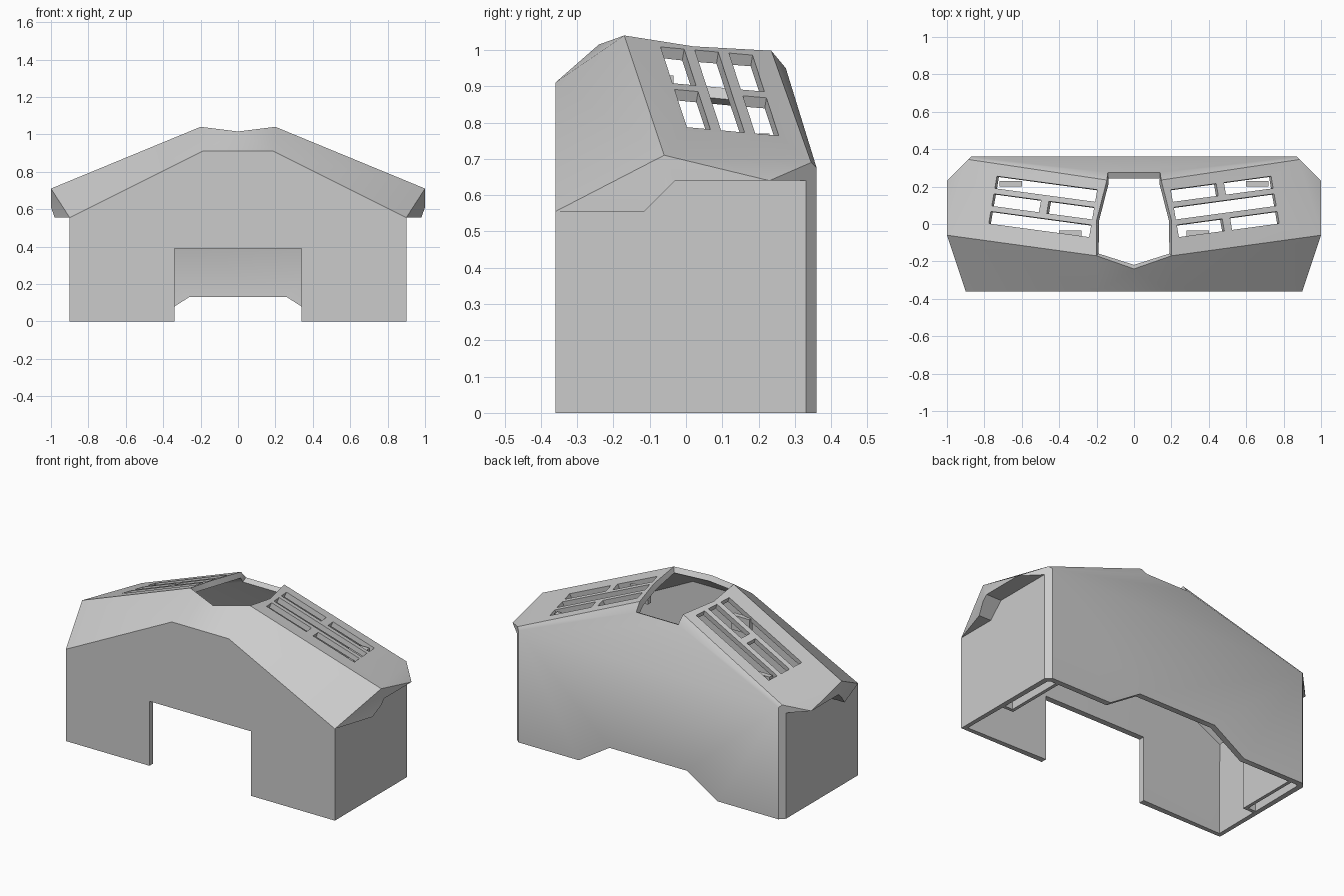
import bpy, bmesh, math
from mathutils import Vector, Matrix

cube = bpy.data.objects.get("Cube")
if cube:
    bpy.data.objects.remove(cube, do_unlink=True)

grey = bpy.data.materials.new("plain_grey")
grey.use_nodes = True
COLOUR = (0.6, 0.6, 0.6, 1)
grey.diffuse_color = COLOUR
grey.node_tree.nodes["Principled BSDF"].inputs["Base Color"].default_value = COLOUR


def add_object(name, bm):
    bmesh.ops.recalc_face_normals(bm, faces=bm.faces)
    mesh = bpy.data.meshes.new(name)
    bm.to_mesh(mesh)
    bm.free()
    mesh.materials.append(grey)
    obj = bpy.data.objects.new(name, mesh)
    bpy.context.collection.objects.link(obj)
    return obj


def add_box(bm, low, high, frame=Matrix()):
    low, high = Vector(low), Vector(high)
    size = Matrix.Diagonal((*(high - low), 1))
    bmesh.ops.create_cube(bm, size=1, matrix=frame @ Matrix.Translation((low + high) / 2) @ size)


# Corner points of the left half of the housing
P = dict(
    front_foot=(.9, -.36, 0), front_eave=(.9, -.36, .555), front_top=(.19, -.36, .91),
    door_foot=(.34, -.36, 0), door_top=(.34, -.36, .39),
    side_foot=(.9, .33, 0), back_foot=(.87, .36, 0), back_eave=(.87, .36, .675),
    notch_foot=(.465, .36, 0), notch_top=(.26, .36, .13),
    wall_a=(.9, -.115, .555), wall_b=(.9, -.03, .64), wall_c=(.9, .33, .64),
    lip_a=(.98, -.115, .555), lip_b=(1, -.06, .61), lip_c=(1, -.03, .64),
    peak=(1, -.06, .71), tail=(1, .23, .64), panel_end=(.885, .345, .69),
    ridge=(.2, -.17, 1.04), rim=(.2, .02, 1.01), panel_top=(.145, .235, .998),
    back_top=(.14, .275, .95), dip=(0, -.24, 1.015))

SIDE_FACES = [
    "front_foot side_foot wall_c wall_b wall_a front_eave",
    "front_eave wall_a lip_a", "wall_a wall_b lip_c lip_b lip_a", "wall_b wall_c tail lip_c",
    "front_eave lip_a lip_b peak", "lip_b lip_c tail peak",
    "side_foot back_foot back_eave panel_end tail wall_c",
    "front_eave peak ridge front_top", "front_top ridge dip",
    "peak ridge rim", "peak rim panel_end", "rim panel_top panel_end", "peak panel_end tail",
    "panel_top panel_end back_eave back_top"]
# Outlines that cross the middle: listed once, closed with their mirror image
MIDDLE_FACES = [
    "front_top front_eave front_foot door_foot door_top",
    "back_eave back_foot notch_foot notch_top",
    "back_top back_eave", "dip front_top"]

bm = bmesh.new()
verts = {}


def vert(name, side):
    x, y, z = P[name]
    key = (name, side if x else 1)
    if key not in verts:
        verts[key] = bm.verts.new((x * side, y, z))
    return verts[key]


for face in SIDE_FACES:
    for side in (1, -1):
        bm.faces.new([vert(n, side) for n in face.split()])
for face in MIDDLE_FACES:
    names = face.split()
    loop = [vert(n, 1) for n in names] + [vert(n, -1) for n in reversed(names)]
    bm.faces.new(list(dict.fromkeys(loop)))
bmesh.ops.recalc_face_normals(bm, faces=bm.faces)
bmesh.ops.triangulate(bm, faces=bm.faces)
housing = add_object("housing", bm)

# Slot cutters lie in the plane of each roof panel
def panel_frame(side):
    fall_x, fall_y = -.39, -.16
    origin = Vector((.24, -.07, 1.04 + .04 * fall_x + .1 * fall_y))
    u = Vector((1, .135, fall_x + .135 * fall_y)).normalized()
    n = Vector((-fall_x, -fall_y, 1)).normalized()
    v = n.cross(u)
    frame = Matrix((u, v, n)).transposed().to_4x4()
    frame.translation = origin
    return Matrix.Diagonal((side, 1, 1, 1)) @ frame


cut = bmesh.new()
LENGTH, SLOT, PITCH = .585, .066, .096
for side, split_rows in ((1, (0, 2)), (-1, (1,))):
    for row in range(3):
        spans = [(0, LENGTH)]
        if row in split_rows:
            spans = [(0, .265), (.31, LENGTH)]
        for start, end in spans:
            add_box(cut, (start, row * PITCH, -.1), (end, row * PITCH + SLOT, .06), panel_frame(side))
cutter = add_object("slot_cutter", cut)
cutter.hide_render = True

# Wall thickness, then the slots
solid = housing.modifiers.new("thickness", "SOLIDIFY")
solid.thickness = .035
solid.offset = -1
slots = housing.modifiers.new("slots", "BOOLEAN")
slots.operation = "DIFFERENCE"
slots.solver = "EXACT"
slots.object = cutter
bpy.context.view_layer.objects.active = housing
housing.select_set(True)
for name in ("thickness", "slots"):
    bpy.ops.object.modifier_apply(modifier=name)
bpy.data.objects.remove(cutter, do_unlink=True)
bpy.ops.object.shade_smooth_by_angle(angle=math.radians(40))

# Small tabs under the roof panels and inner channel walls at the back corners
for side, label in ((1, "left"), (-1, "right")):
    bm = bmesh.new()
    flip = Matrix.Diagonal((side, 1, 1, 1))
    add_box(bm, (.28, -.065, .84), (.4, -.035, .93), flip)
    add_box(bm, (.6, .2, .68), (.72, .23, .77), flip)
    add_object(label + "_panel_tabs", bm)
    bm = bmesh.new()
    add_box(bm, (.8, -.05, 0), (.82, .33, .5), flip)
    add_box(bm, (.82, -.05, 0), (.88, -.03, .5), flip)
    add_object(label + "_inner_channel", bm)
